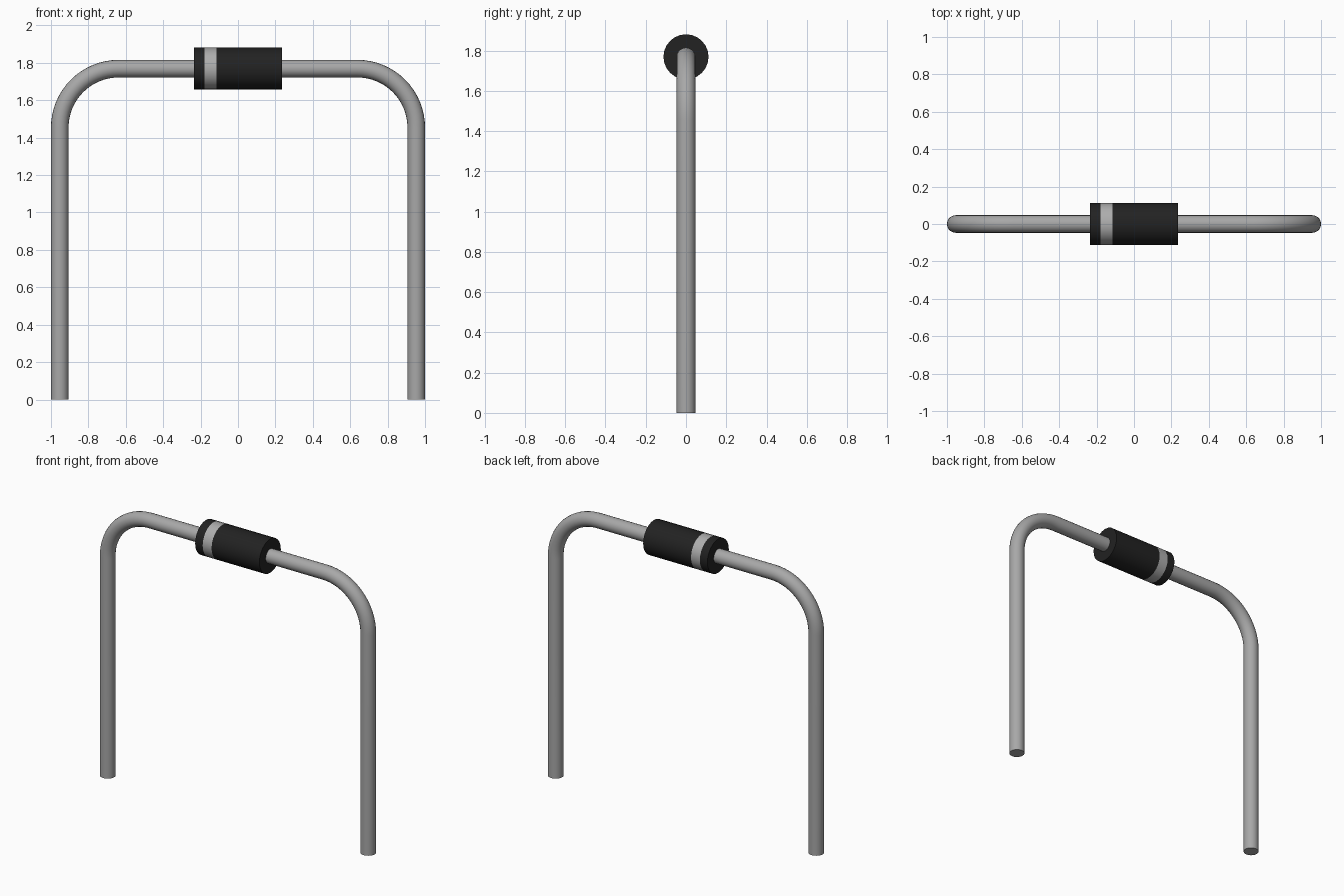
import bpy, bmesh, math
from mathutils import Matrix

cube = bpy.data.objects.get("Cube")
if cube:
    bpy.data.objects.remove(cube, do_unlink=True)

AXIS_Z = 1.769
WIRE_R = 0.047
LEG_X = 1.0 - WIRE_R
BEND_R = 0.315
BODY_R = 0.112
BODY_HALF = 0.235
BAND = (-0.18, -0.115)


def material(name, colour):
    mat = bpy.data.materials.new(name)
    mat.use_nodes = True
    mat.diffuse_color = (*colour, 1)
    mat.node_tree.nodes["Principled BSDF"].inputs["Base Color"].default_value = (*colour, 1)
    return mat


def smooth(obj):
    bpy.ops.object.select_all(action='DESELECT')
    obj.select_set(True)
    bpy.context.view_layer.objects.active = obj
    bpy.ops.object.shade_smooth_by_angle(angle=math.radians(30))


metal = material("wire metal", (0.39, 0.39, 0.39))
black = material("body black", (0.016, 0.016, 0.016))
silver = material("band silver", (0.42, 0.42, 0.42))


def make_lead(name, side):
    """Round wire leaving the body, bending down to the ground."""
    path = [(BODY_HALF - 0.02, AXIS_Z)]
    steps = 16
    for i in range(steps + 1):
        a = math.pi / 2 * (1 - i / steps)
        path.append((LEG_X - BEND_R + BEND_R * math.cos(a),
                     AXIS_Z - BEND_R + BEND_R * math.sin(a)))
    path.append((LEG_X, 0))
    curve = bpy.data.curves.new(name, 'CURVE')
    curve.dimensions = '3D'
    curve.bevel_depth = WIRE_R
    curve.bevel_resolution = 8
    curve.use_fill_caps = True
    spline = curve.splines.new('POLY')
    spline.points.add(len(path) - 1)
    for point, (x, z) in zip(spline.points, path):
        point.co = (side * x, 0, z, 1)
    curve.materials.append(metal)
    obj = bpy.data.objects.new(name, curve)
    bpy.context.collection.objects.link(obj)
    bpy.ops.object.select_all(action='DESELECT')
    obj.select_set(True)
    bpy.context.view_layer.objects.active = obj
    bpy.ops.object.convert(target='MESH')
    smooth(bpy.context.view_layer.objects.active)


make_lead("left_lead", 1)
make_lead("right_lead", -1)

# Cylindrical body, cut into rings so one ring carries the band colour
bm = bmesh.new()
bmesh.ops.create_cone(bm, cap_ends=True, segments=24, radius1=BODY_R, radius2=BODY_R,
                      depth=2 * BODY_HALF, matrix=Matrix.Rotation(math.pi / 2, 4, 'Y'))
for x in BAND:
    bmesh.ops.bisect_plane(bm, geom=bm.verts[:] + bm.edges[:] + bm.faces[:],
                           plane_co=(x, 0, 0), plane_no=(1, 0, 0))
for face in bm.faces:
    face.material_index = int(BAND[0] < face.calc_center_median().x < BAND[1])
mesh = bpy.data.meshes.new("body")
bm.to_mesh(mesh)
bm.free()
mesh.materials.append(black)
mesh.materials.append(silver)
body = bpy.data.objects.new("body", mesh)
body.location.z = AXIS_Z
bpy.context.collection.objects.link(body)
smooth(body)
